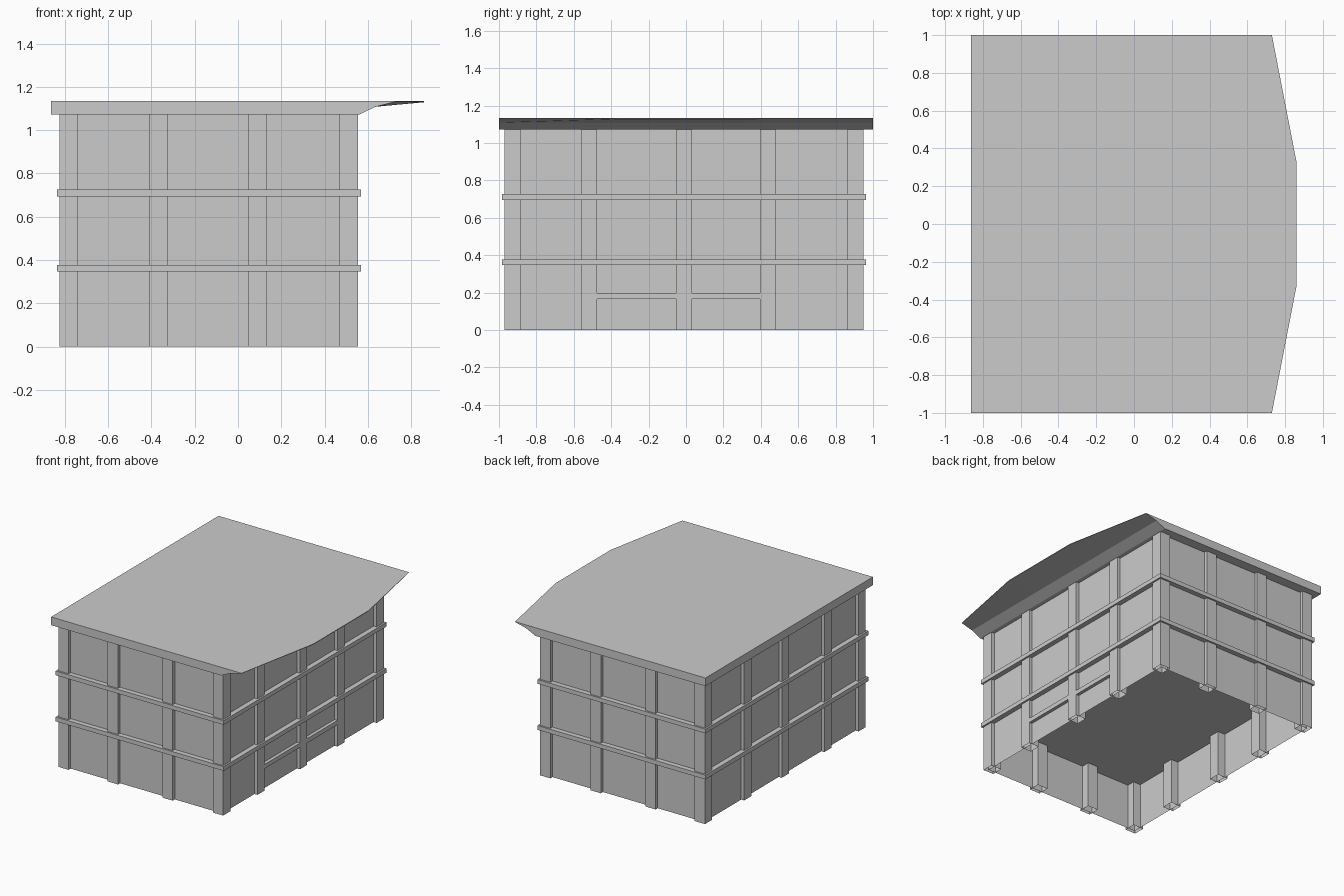
import bpy

cube = bpy.data.objects.get("Cube")
if cube:
    bpy.data.objects.remove(cube, do_unlink=True)

grey = bpy.data.materials.new("light grey")
grey.use_nodes = True
colour = (0.6, 0.6, 0.6, 1)
grey.diffuse_color = colour
grey.node_tree.nodes["Principled BSDF"].inputs["Base Color"].default_value = colour


def make_object(name, verts, faces):
    mesh = bpy.data.meshes.new(name)
    mesh.from_pydata(verts, [], faces)
    mesh.materials.append(grey)
    obj = bpy.data.objects.new(name, mesh)
    bpy.context.collection.objects.link(obj)
    return obj


def box(name, xs, ys, zs, capped=True):
    """Box between the given limits; uncapped boxes are open tubes."""
    (x0, x1), (y0, y1) = xs, ys
    ring = [(x0, y0), (x1, y0), (x1, y1), (x0, y1)]
    verts = [(x, y, z) for z in zs for x, y in ring]
    faces = [(i, (i + 1) % 4, (i + 1) % 4 + 4, i + 4) for i in range(4)]
    if capped:
        faces += [(3, 2, 1, 0), (4, 5, 6, 7)]
    return make_object(name, verts, faces)


# Main limits of the building
LEFT, RIGHT, FRONT, BACK = -0.824, 0.555, -0.97, 0.95
EAVES, TOP = 1.072, 1.134
RECESS, PILLAR, LIP = 0.025, 0.086, 0.013

# Thin outer walls, open underneath
box("walls", (LEFT + RECESS, RIGHT - RECESS), (FRONT + RECESS, BACK - RECESS),
    (0, EAVES), capped=False)

# Hollow pillars around the perimeter
pillar_x = [LEFT, -0.411, 0.047, RIGHT - PILLAR]
pillar_y = [FRONT, -0.561, -0.053, 0.396, BACK - PILLAR]
for i, x in enumerate(pillar_x):
    for j, y in enumerate(pillar_y):
        if i in (0, len(pillar_x) - 1) or j in (0, len(pillar_y) - 1):
            box("pillar", (x, x + PILLAR), (y, y + PILLAR), (0, EAVES), capped=False)

# Floor slabs that show as bands outside the walls
for z in (0.346, 0.694):
    box("floor_slab", (LEFT - LIP, RIGHT + LIP), (FRONT - LIP, BACK + LIP), (z, z + 0.032))

# Rails between the middle pillars of one side
for y in pillar_y[1:3]:
    nxt = pillar_y[pillar_y.index(y) + 1]
    box("side_rail", (RIGHT - PILLAR, RIGHT), (y + PILLAR, nxt), (0.165, 0.198))

# Roof: profile lofted along y, with a canopy that reaches out in the middle
stations = [(-1, 0.73, TOP - 0.002), (-0.33, 0.86, 1.129),
            (0.33, 0.86, 1.129), (1, 0.73, TOP - 0.002)]
verts = []
for y, reach, tip in stations:
    profile = [(-0.863, EAVES), (0.56, EAVES), (0.635, 1.108),
               (reach, tip), (reach, TOP), (-0.863, TOP)]
    verts += [(x, y, z) for x, z in profile]
n = len(profile)
faces = [tuple(range(n)), tuple(reversed(range(len(verts) - n, len(verts))))]
for s in range(len(stations) - 1):
    for i in range(n):
        k = (i + 1) % n
        faces.append((s * n + i, s * n + n + i, s * n + n + k, s * n + k))
make_object("roof", verts, faces)
